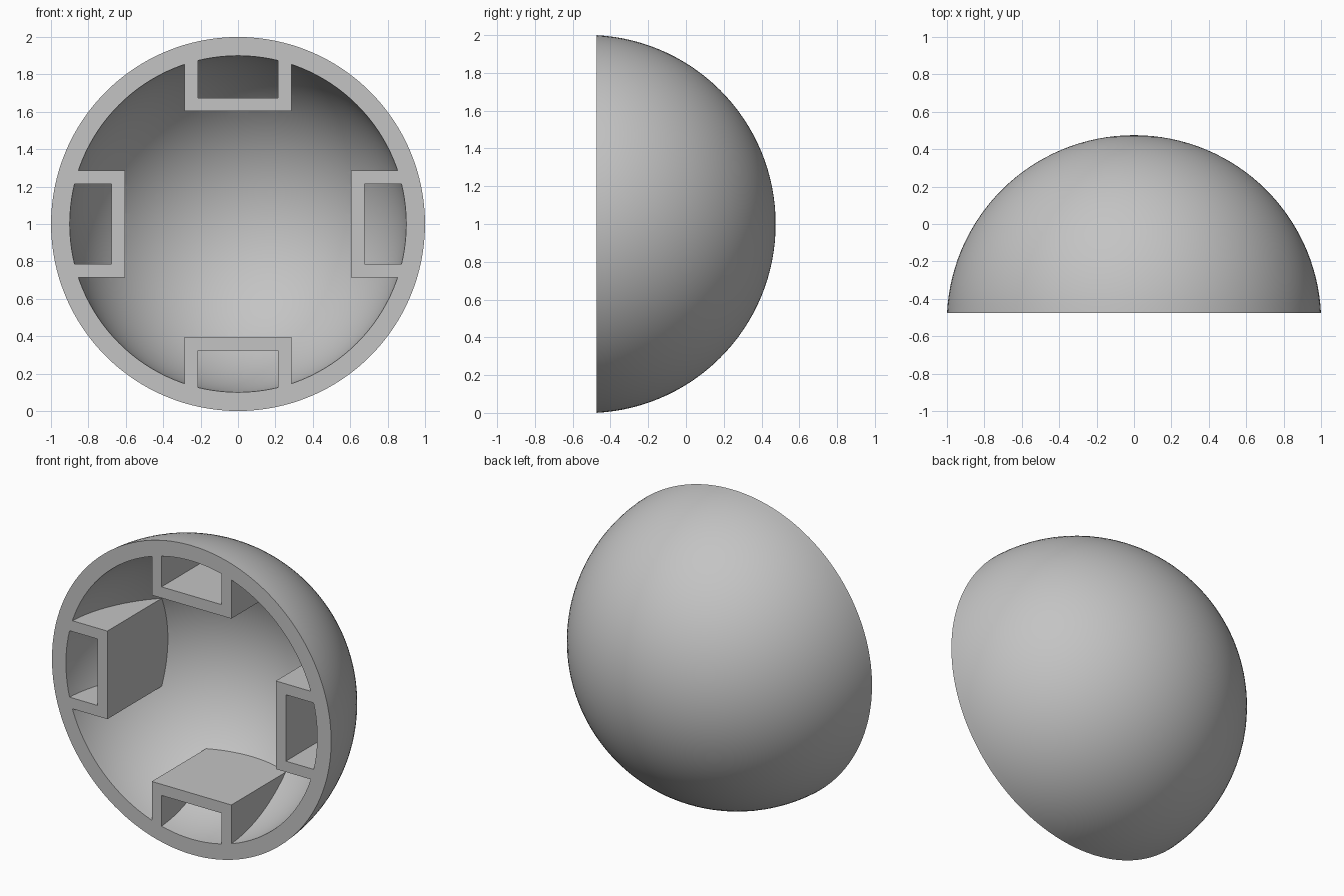
import bpy, bmesh, math
from mathutils import Matrix, Vector

if "Cube" in bpy.data.objects:
    bpy.data.objects.remove(bpy.data.objects["Cube"], do_unlink=True)

RIM_Y = -0.475                        # plane of the open rim
CENTRE = Vector((0, RIM_Y - 0.051, 1))
OUTER, INNER = 1.001, 0.9015          # shell radii

grey = bpy.data.materials.new("plain grey")
grey.use_nodes = True
grey.diffuse_color = (0.55, 0.55, 0.55, 1)
grey.node_tree.nodes["Principled BSDF"].inputs["Base Color"].default_value = grey.diffuse_color


def make(name, bm):
    bmesh.ops.recalc_face_normals(bm, faces=bm.faces)
    mesh = bpy.data.meshes.new(name)
    bm.to_mesh(mesh)
    bm.free()
    mesh.materials.append(grey)
    obj = bpy.data.objects.new(name, mesh)
    bpy.context.collection.objects.link(obj)
    return obj


def ball(name, radius):
    # Poles lie along y so the rings run parallel to the rim
    bm = bmesh.new()
    place = Matrix.Translation(CENTRE) @ Matrix.Rotation(math.pi / 2, 4, 'X')
    bmesh.ops.create_uvsphere(bm, u_segments=128, v_segments=64, radius=radius, matrix=place)
    return make(name, bm)


def subtract(target, cutter):
    mod = target.modifiers.new("cut", 'BOOLEAN')
    mod.operation, mod.solver, mod.object = 'DIFFERENCE', 'EXACT', cutter
    bpy.context.view_layer.objects.active = target
    bpy.ops.object.modifier_apply(modifier=mod.name)
    bpy.data.objects.remove(cutter, do_unlink=True)


# Four U-shaped socket walls, repeated around the shell
half, wall, reach, far = 0.285, 0.07, 0.603, 1.2
inside, floor = half - wall, reach + 0.072
profile = [(-half, far), (-half, reach), (half, reach), (half, far),
           (inside, far), (inside, floor), (-inside, floor), (-inside, far)]
bm = bmesh.new()
for k in range(4):
    turn = Matrix.Translation((0, 0, 1)) @ Matrix.Rotation(k * math.pi / 2, 4, 'Y')
    face = bm.faces.new([bm.verts.new(turn @ Vector((x, -0.7, z))) for x, z in profile])
    moved = bmesh.ops.extrude_face_region(bm, geom=[face])["geom"]
    bmesh.ops.translate(bm, vec=(0, 1.3, 0),
                        verts=[v for v in moved if isinstance(v, bmesh.types.BMVert)])
    if face.is_valid and all(len(e.link_faces) > 2 for e in face.edges):
        bm.faces.remove(face)
sockets = make("socket_walls", bm)

# Hollow space with the socket walls left standing
cavity = ball("cavity", INNER)
subtract(cavity, sockets)

# Block that trims the ball to an open half shell
bm = bmesh.new()
bmesh.ops.create_cube(bm, size=3, matrix=Matrix.Translation((0, RIM_Y - 1.5, 1)))
front_block = make("front_block", bm)

# Finished half shell with its sockets
shell = ball("half_shell", OUTER)
subtract(shell, cavity)
subtract(shell, front_block)
bpy.ops.object.select_all(action='DESELECT')
shell.select_set(True)
bpy.context.view_layer.objects.active = shell
bpy.ops.object.shade_smooth_by_angle(angle=math.radians(25))
